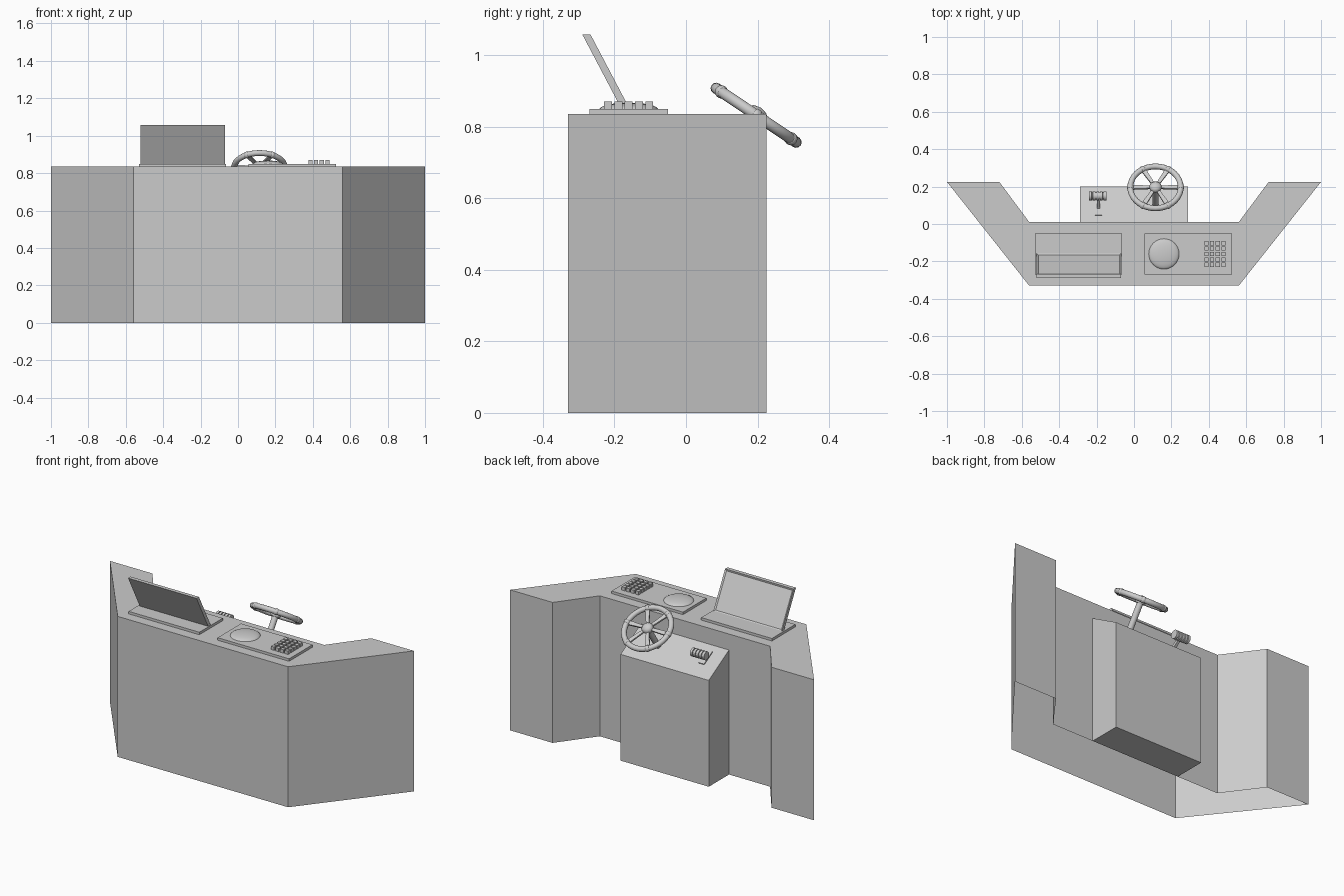
import bpy, bmesh
from math import radians, cos, sin, tau
from mathutils import Matrix, Vector

if "Cube" in bpy.data.objects:
    bpy.data.objects.remove(bpy.data.objects["Cube"])


def finish(name, bm, matrix=Matrix(), smooth=False):
    bmesh.ops.recalc_face_normals(bm, faces=bm.faces[:])
    mesh = bpy.data.meshes.new(name)
    bm.to_mesh(mesh)
    bm.free()
    ob = bpy.data.objects.new(name, mesh)
    bpy.context.collection.objects.link(ob)
    ob.matrix_world = matrix
    if smooth:
        bpy.ops.object.select_all(action='DESELECT')
        bpy.context.view_layer.objects.active = ob
        ob.select_set(True)
        bpy.ops.object.shade_smooth_by_angle(angle=radians(40))
    return ob


def prism(points, offset):
    """Extrude a closed 3D outline along an offset."""
    bm = bmesh.new()
    face = bm.faces.new([bm.verts.new(p) for p in points])
    top = bmesh.ops.extrude_face_region(bm, geom=[face], use_keep_orig=True)
    verts = [g for g in top['geom'] if isinstance(g, bmesh.types.BMVert)]
    bmesh.ops.translate(bm, verts=verts, vec=offset)
    return bm


def add_box(bm, lo, hi):
    lo, hi = Vector(lo), Vector(hi)
    m = Matrix.Translation((lo + hi) / 2) @ Matrix.Diagonal((*(hi - lo), 1))
    bmesh.ops.create_cube(bm, size=1, matrix=m)


def box(name, lo, hi, matrix=Matrix()):
    bm = bmesh.new()
    add_box(bm, lo, hi)
    return finish(name, bm, matrix)


def lathe(name, profile, matrix, steps=24, closed=False):
    """Spin an (r, z) profile round the local z axis."""
    bm = bmesh.new()
    vs = [bm.verts.new((r, 0, z)) for r, z in profile]
    es = [bm.edges.new(p) for p in zip(vs, vs[1:])]
    if closed:
        es.append(bm.edges.new((vs[-1], vs[0])))
    bmesh.ops.spin(bm, geom=vs + es, cent=(0, 0, 0), axis=(0, 0, 1),
                   angle=tau, steps=steps, use_duplicate=False)
    bmesh.ops.remove_doubles(bm, verts=bm.verts[:], dist=1e-5)
    return finish(name, bm, matrix, True)


# Console shell: open underneath, with swept wings
half = [(0.56, -0.33), (1, 0.225), (0.72, 0.225), (0.56, 0.01)]
outline = half + [(-x, y) for x, y in reversed(half)]
bm = prism([(x, y, 0) for x, y in outline], (0, 0, 0.835))
bmesh.ops.recalc_face_normals(bm, faces=bm.faces[:])
bottom = [f for f in bm.faces if all(v.co.z < 0.001 for v in f.verts)]
bmesh.ops.delete(bm, geom=bottom, context='FACES_ONLY')
finish("console_shell", bm)

# Helm pedestal with sloping top
side = [(0.01, 0), (0.2, 0), (0.2, 0.632), (0.01, 0.74)]
finish("helm_pedestal", prism([(-0.29, y, z) for y, z in side], (0.58, 0, 0)))

# Instrument pads
box("screen_pad", (-0.53, -0.27, 0.833), (-0.065, -0.05, 0.85))
box("control_pad", (0.055, -0.27, 0.833), (0.525, -0.05, 0.85))

# Leaning screen with a recessed display on its rear side
side = [(-0.29, 1.058), (-0.267, 1.058), (-0.157, 0.849), (-0.18, 0.849)]
bm = prism([(-0.52, y, z) for y, z in side], (0.45, 0, 0))
bmesh.ops.recalc_face_normals(bm, faces=bm.faces[:])
face = max(bm.faces, key=lambda f: f.normal.y)
bmesh.ops.inset_region(bm, faces=[face], thickness=0.012)
bmesh.ops.translate(bm, verts=face.verts[:], vec=face.normal * -0.006)
finish("screen", bm)

# Low dome
lathe("dome", [(0.082 * cos(radians(a)), 0.018 * sin(radians(a)))
               for a in range(0, 91, 15)],
      Matrix.Translation((0.16, -0.16, 0.849)), 32)

# Keypad, four columns by five rows
bm = bmesh.new()
for i in range(4):
    for j in range(5):
        x, y = 0.387 + i * 0.0303, -0.218 + j * 0.0288
        add_box(bm, (x - 0.011, y - 0.011, 0.849), (x + 0.011, y + 0.011, 0.87))
finish("keypad", bm)

# Steering wheel in its tilted frame
wheel = Matrix.Translation((0.115, 0.196, 0.832)) @ Matrix.Rotation(radians(-34), 4, 'X')
ring = [(0.135 + 0.0155 * cos(k * tau / 12), 0.0155 * sin(k * tau / 12)) for k in range(12)]
lathe("wheel_rim", ring, wheel, 36, True)
lathe("wheel_hub", [(0, -0.02), (0.024, -0.02), (0.032, -0.005), (0.032, 0.008),
                    (0.022, 0.02), (0, 0.025)], wheel)
lathe("steering_column", [(0, -0.18), (0.017, -0.18), (0.017, 0), (0, 0)], wheel)
for k in range(6):
    turn = wheel @ Matrix.Rotation(k * tau / 6, 4, 'Z')
    plan = [(0.02, -0.008), (0.13, -0.013), (0.13, 0.013), (0.02, 0.008)]
    finish(f"wheel_spoke_{k + 1}", prism([(x, y, -0.005) for x, y in plan], (0, 0, 0.01)), turn)
    # Grip collar on the rim
    lathe(f"rim_collar_{k + 1}", [(0.0155, -0.009), (0.018, -0.006), (0.018, 0.006), (0.0155, 0.009)],
          turn @ Matrix.Translation((0.135, 0, 0)) @ Matrix.Rotation(radians(90), 4, 'X'), 12)

# Throttle: slot plate on the slope, lever and ribbed handle
slope = Matrix.Translation((-0.19, 0.085, 0.697)) @ Matrix.Rotation(radians(-29.6), 4, 'X')
box("throttle_plate", (-0.018, -0.046, -0.005), (0.018, 0.046, 0.006), slope)
lever = [(0.07, 0.695), (0.09, 0.685), (0.162, 0.742), (0.146, 0.75)]
finish("throttle_lever", prism([(-0.198, y, z) for y, z in lever], (0.016, 0, 0)))
profile = [(0, -0.048)]
for k in range(5):
    z = -0.048 + k * 0.0195
    profile += [(0.025, z), (0.025, z + 0.014)]
    if k < 4:
        profile += [(0.019, z + 0.0145), (0.019, z + 0.019)]
profile.append((0, 0.045))
lathe("throttle_handle", profile,
      Matrix.Translation((-0.192, 0.15, 0.745)) @ Matrix.Rotation(radians(90), 4, 'Y'), 16)
